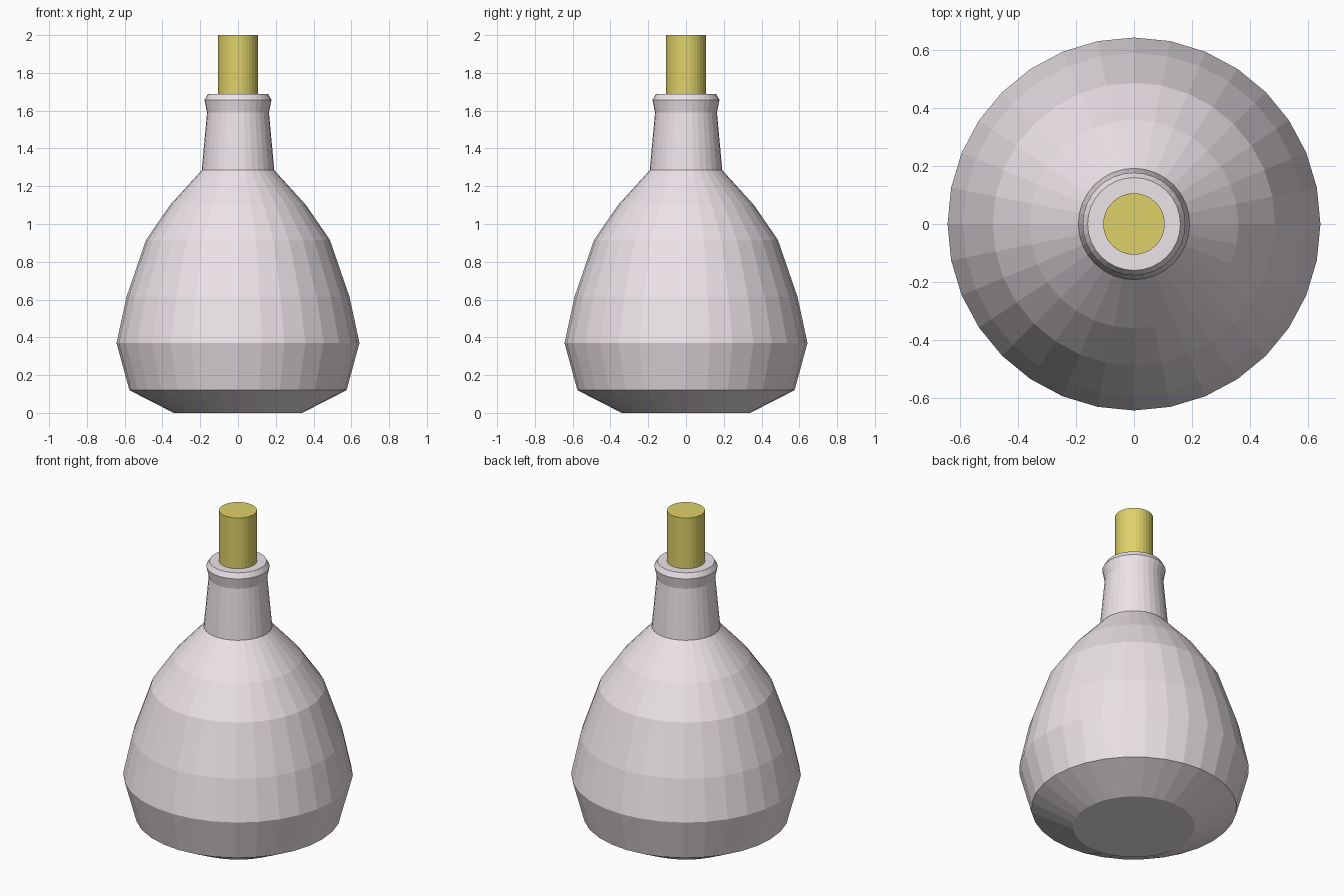
import bpy, bmesh
from math import cos, sin, tau

if "Cube" in bpy.data.objects:
    bpy.data.objects.remove(bpy.data.objects["Cube"])

SIDES = 32


def material(name, color):
    mat = bpy.data.materials.new(name)
    mat.diffuse_color = (*color, 1)
    mat.use_nodes = True
    mat.node_tree.nodes["Principled BSDF"].inputs["Base Color"].default_value = mat.diffuse_color
    return mat


def lathe(name, profile, mat):
    """Closed flat-shaded solid of revolution from (radius, height) points."""
    bm = bmesh.new()
    rings = [[bm.verts.new((r * cos(tau * i / SIDES), r * sin(tau * i / SIDES), z))
              for i in range(SIDES)] for r, z in profile]
    for low, high in zip(rings, rings[1:]):
        for i in range(SIDES):
            j = (i + 1) % SIDES
            bm.faces.new((low[i], low[j], high[j], high[i]))
    bm.faces.new(rings[0][::-1])
    bm.faces.new(rings[-1])
    mesh = bpy.data.meshes.new(name)
    bm.to_mesh(mesh)
    bm.free()
    mesh.materials.append(mat)
    obj = bpy.data.objects.new(name, mesh)
    bpy.context.collection.objects.link(obj)
    return obj


glass = material("pale_glass", (0.84, 0.77, 0.81))
cork = material("cork", (0.73, 0.64, 0.14))

# Bottle: base, belly, shoulder, neck and flared lip
lathe("bottle", [
    (0.34, 0.0), (0.575, 0.12), (0.643, 0.37), (0.59, 0.615), (0.487, 0.915),
    (0.36, 1.10), (0.192, 1.285), (0.164, 1.59), (0.177, 1.657), (0.16, 1.687),
], glass)

# Stopper standing in the neck
lathe("stopper", [(0.106, 1.67), (0.106, 2.0)], cork)
